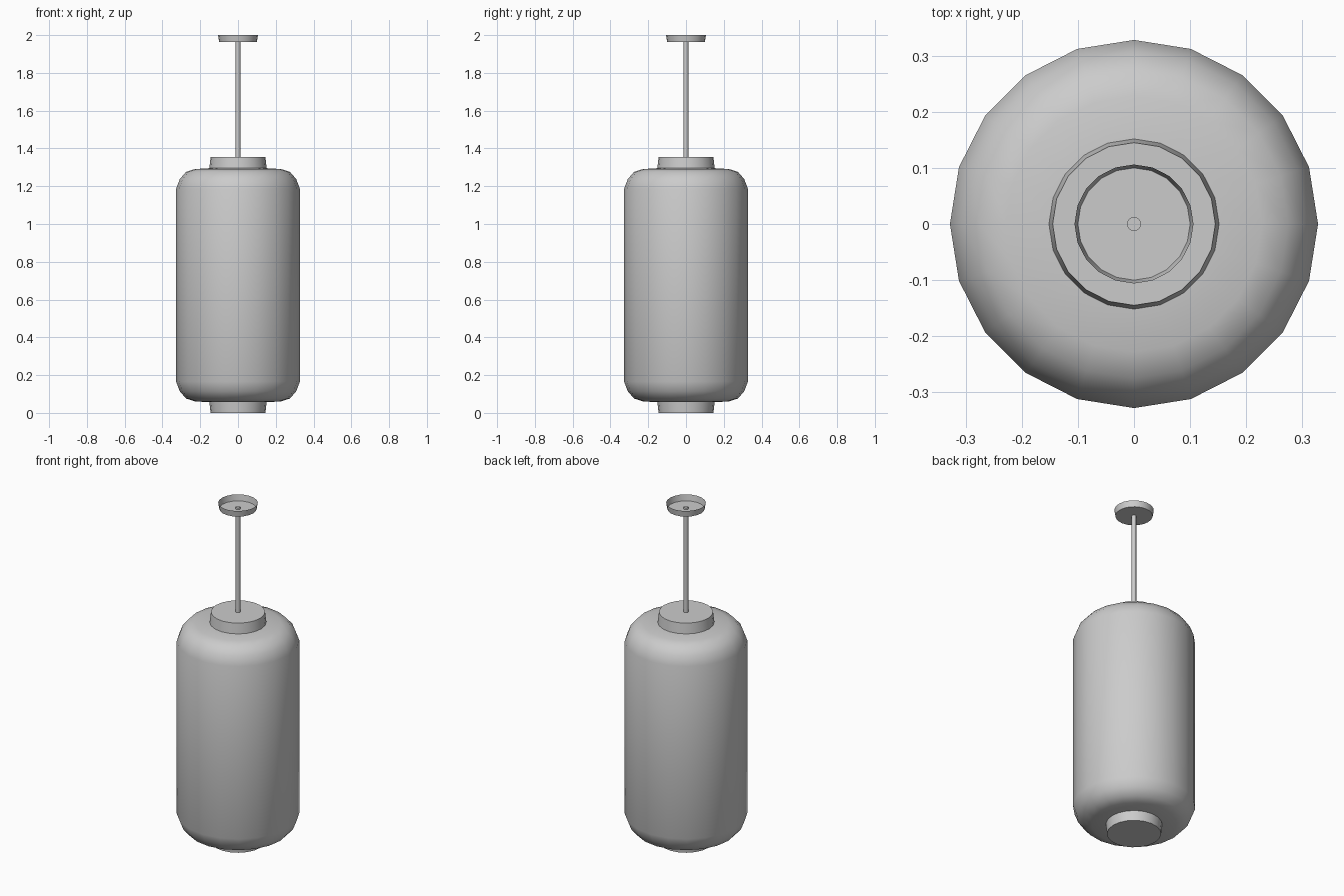
import bpy, bmesh, math

cube = bpy.data.objects.get("Cube")
if cube:
    bpy.data.objects.remove(cube, do_unlink=True)

grey = bpy.data.materials.new("plain grey")
grey.use_nodes = True
grey.diffuse_color = (0.6, 0.6, 0.6, 1)
grey.node_tree.nodes["Principled BSDF"].inputs["Base Color"].default_value = (0.6, 0.6, 0.6, 1)


def lathe(name, profile, sides=20, angle=40):
    """Turn a (radius, height) profile around z; radius 0 closes an end."""
    bm = bmesh.new()
    rings = []
    for r, z in profile:
        if r == 0:
            rings.append([bm.verts.new((0, 0, z))] * sides)
        else:
            turns = [math.tau * i / sides for i in range(sides)]
            rings.append([bm.verts.new((r * math.cos(a), r * math.sin(a), z)) for a in turns])
    for low, high in zip(rings, rings[1:]):
        for i in range(sides):
            j = (i + 1) % sides
            corners = dict.fromkeys((low[i], low[j], high[j], high[i]))
            bm.faces.new(list(corners))
    mesh = bpy.data.meshes.new(name)
    bm.to_mesh(mesh)
    bm.free()
    mesh.materials.append(grey)
    obj = bpy.data.objects.new(name, mesh)
    bpy.context.collection.objects.link(obj)
    bpy.ops.object.select_all(action='DESELECT')
    obj.select_set(True)
    bpy.context.view_layer.objects.active = obj
    bpy.ops.object.shade_smooth_by_angle(angle=math.radians(angle))
    return obj


# Rounded lantern shade, symmetric about its middle height
middle = 0.676
shoulder = [(0.14, 0.62), (0.228, 0.615), (0.275, 0.6), (0.308, 0.562), (0.328, 0.51)]
lower = [(r, middle - h) for r, h in shoulder]
upper = [(r, middle + h) for r, h in reversed(shoulder)]
lathe("lantern_shade", lower + upper, angle=60)

# Tapered end caps
lathe("bottom_cap", [(0, 0), (0.145, 0), (0.152, 0.06)])
lathe("top_cap", [(0.152, 1.292), (0.145, 1.356), (0, 1.356)])

# Hanging rod, its end just showing inside the ceiling cup
lathe("hanging_rod", [(0, 1.35), (0.0125, 1.35), (0.0125, 1.975), (0, 1.975)], sides=12)

# Open ceiling cup
lathe("ceiling_cup", [(0, 1.964), (0.1, 1.964), (0.106, 2.0)])
